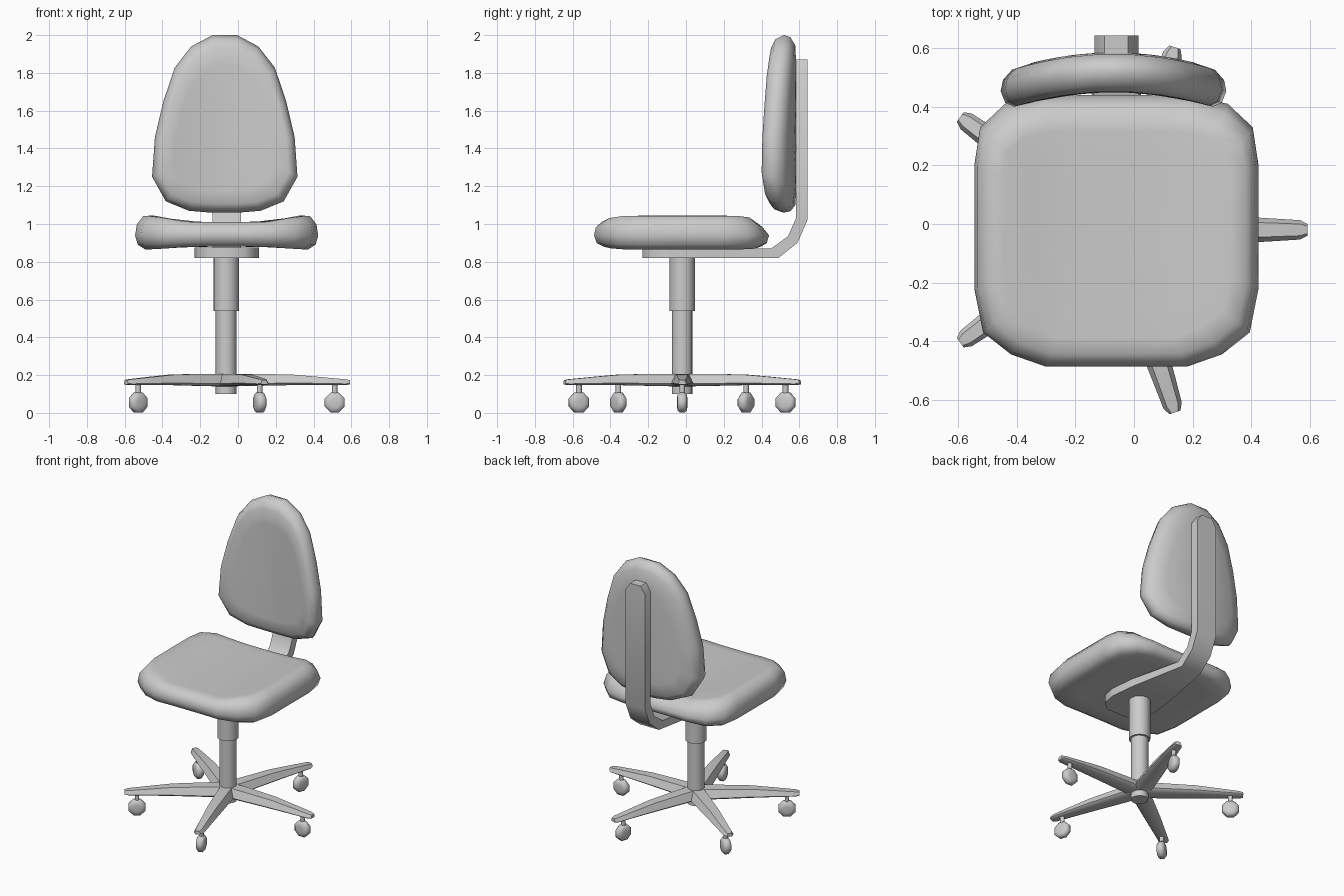
import bpy, math
from mathutils import Vector, Matrix

cube = bpy.data.objects.get("Cube")
if cube:
    bpy.data.objects.remove(cube, do_unlink=True)

grey = bpy.data.materials.new("plain_grey")
grey.use_nodes = True
grey.diffuse_color = (0.6, 0.6, 0.6, 1)
grey.node_tree.nodes["Principled BSDF"].inputs["Base Color"].default_value = (0.6, 0.6, 0.6, 1)

CX, CY = -0.063, -0.02   # axis of the column and the star base


def loft(name, rings, angle=45, matrix=None):
    """Skin a row of equal rings of points and cap both ends."""
    n = len(rings[0])
    verts = [Vector(p) for ring in rings for p in ring]
    faces = [(r * n + i, r * n + (i + 1) % n, (r + 1) * n + (i + 1) % n, (r + 1) * n + i)
             for r in range(len(rings) - 1) for i in range(n)]
    faces += [tuple(reversed(range(n))), tuple(range(len(verts) - n, len(verts)))]
    if matrix:
        verts = [matrix @ v for v in verts]
    mesh = bpy.data.meshes.new(name)
    mesh.from_pydata(verts, [], faces)
    mesh.materials.append(grey)
    obj = bpy.data.objects.new(name, mesh)
    bpy.context.collection.objects.link(obj)
    bpy.ops.object.select_all(action="DESELECT")
    obj.select_set(True)
    bpy.context.view_layer.objects.active = obj
    bpy.ops.object.mode_set(mode="EDIT")
    bpy.ops.mesh.select_all(action="SELECT")
    bpy.ops.mesh.normals_make_consistent(inside=False)
    bpy.ops.object.mode_set(mode="OBJECT")
    bpy.ops.object.shade_smooth_by_angle(angle=math.radians(angle))
    return obj


def mirrored(half):
    """Close a half outline by mirroring it in x."""
    return half + [(-x, y) for x, y in reversed(half)]


def circle(radius, z, n=16):
    return [(CX + radius * math.cos(math.tau * i / n),
             CY + radius * math.sin(math.tau * i / n), z) for i in range(n)]


# Seat cushion: stacked outlines, thicker and raised at the sides
seat_outline = mirrored([(0.11, -0.487), (0.24, -0.487), (0.36, -0.445), (0.455, -0.37),
                         (0.485, -0.22), (0.485, 0.2), (0.465, 0.33), (0.38, 0.41),
                         (0.25, 0.44), (0.11, 0.44)])


def seat_ring(scale, height):
    ring = []
    for x, y in seat_outline:
        x, y = x * scale, y * scale
        side = min(1, max(0, (abs(x) - 0.2) / 0.19))
        grow = 1 + side * (0.52 if height > 0 else 0.22)
        if y > 0.2 and height > 0:
            y -= height * 0.8 * (y - 0.2) / 0.24
        ring.append((x - 0.06, y, 0.945 + height * grow))
    return ring


loft("seat_cushion", [seat_ring(s, h) for s, h in (
    (0.1, -0.065), (0.45, -0.065), (0.7, -0.065), (0.89, -0.065), (0.97, -0.045),
    (1, -0.005), (0.98, 0.035), (0.91, 0.064), (0.8, 0.066), (0.6, 0.066),
    (0.4, 0.066), (0.1, 0.066))], 85)

# Backrest cushion: egg shaped outline bent round the sitter
back_outline = mirrored([(0.065, 2.0), (0.178, 1.94), (0.265, 1.828), (0.325, 1.65),
                         (0.37, 1.46), (0.385, 1.25), (0.312, 1.12), (0.19, 1.07),
                         (0.07, 1.06)])


def back_ring(scale, y):
    return [(x * scale - 0.07, y - 0.45 * (x * scale) ** 2, 1.45 + (z - 1.45) * scale)
            for x, z in back_outline]


loft("backrest_cushion", [back_ring(s, y) for s, y in (
    (0.1, 0.45), (0.4, 0.45), (0.7, 0.45), (0.88, 0.452), (0.96, 0.475), (1, 0.52),
    (0.98, 0.555), (0.9, 0.58), (0.7, 0.585), (0.4, 0.585), (0.1, 0.585))], 85)

# Support bar: a wide plate under the seat that narrows and turns up the back
bar_path = [  # half width, outer (y, z), inner (y, z)
    (0.09, (-0.23, 0.82), (-0.23, 0.875)),
    (0.15, (-0.18, 0.82), (-0.18, 0.875)),
    (0.17, (-0.08, 0.82), (-0.08, 0.875)),
    (0.15, (0.1, 0.82), (0.1, 0.875)),
    (0.075, (0.49, 0.82), (0.45, 0.87)),
    (0.075, (0.59, 0.9), (0.54, 0.935)),
    (0.075, (0.643, 1.02), (0.582, 1.03)),
    (0.075, (0.643, 1.82), (0.582, 1.82)),
    (0.04, (0.643, 1.87), (0.582, 1.87)),
]
loft("support_bar", [[(-0.06 - w, *o), (-0.06 + w, *o), (-0.06 + w, *i), (-0.06 - w, *i)]
                     for w, o, i in bar_path])

# Gas lift column
loft("column_sleeve", [circle(0.068, 0.54), circle(0.068, 0.85)])
loft("column_tube", [circle(0.055, 0.1), circle(0.055, 0.56)])

# Five-star base with casters
arm_section = [(-1, 0.2), (-0.6, 1), (0.6, 1), (1, 0.2), (0.75, 0), (-0.75, 0)]
arm_path = [(0, 0.06, 0.14, 0.207), (0.12, 0.06, 0.142, 0.207), (0.35, 0.05, 0.147, 0.203),
            (0.5, 0.041, 0.148, 0.19), (0.63, 0.033, 0.148, 0.178), (0.655, 0.02, 0.15, 0.174)]
wheel_path = [(-0.028, 0.025), (-0.024, 0.044), (-0.012, 0.055),
              (0.012, 0.055), (0.024, 0.044), (0.028, 0.025)]


def ring8(radius, n=8):
    turns = [math.tau * (i + 0.5) / n for i in range(n)]
    return [(radius * math.cos(a), radius * math.sin(a)) for a in turns]


for k in range(5):
    turn = Matrix.Translation((CX, CY, 0)) @ Matrix.Rotation(math.tau * k / 5, 4, "Z")
    loft(f"base_arm_{k + 1}", [[(r, s * w, low + t * (high - low)) for s, t in arm_section]
                               for r, w, low, high in arm_path], 50, turn)
    loft(f"caster_stem_{k + 1}", [[(0.575 + a, b, z) for a, b in ring8(0.015)]
                                  for z in (0.08, 0.165)], 50, turn)
    loft(f"caster_wheel_{k + 1}", [[(0.575 + a, y, 0.055 + b) for a, b in ring8(r * 1.04)]
                                   for y, r in wheel_path], 60, turn)
